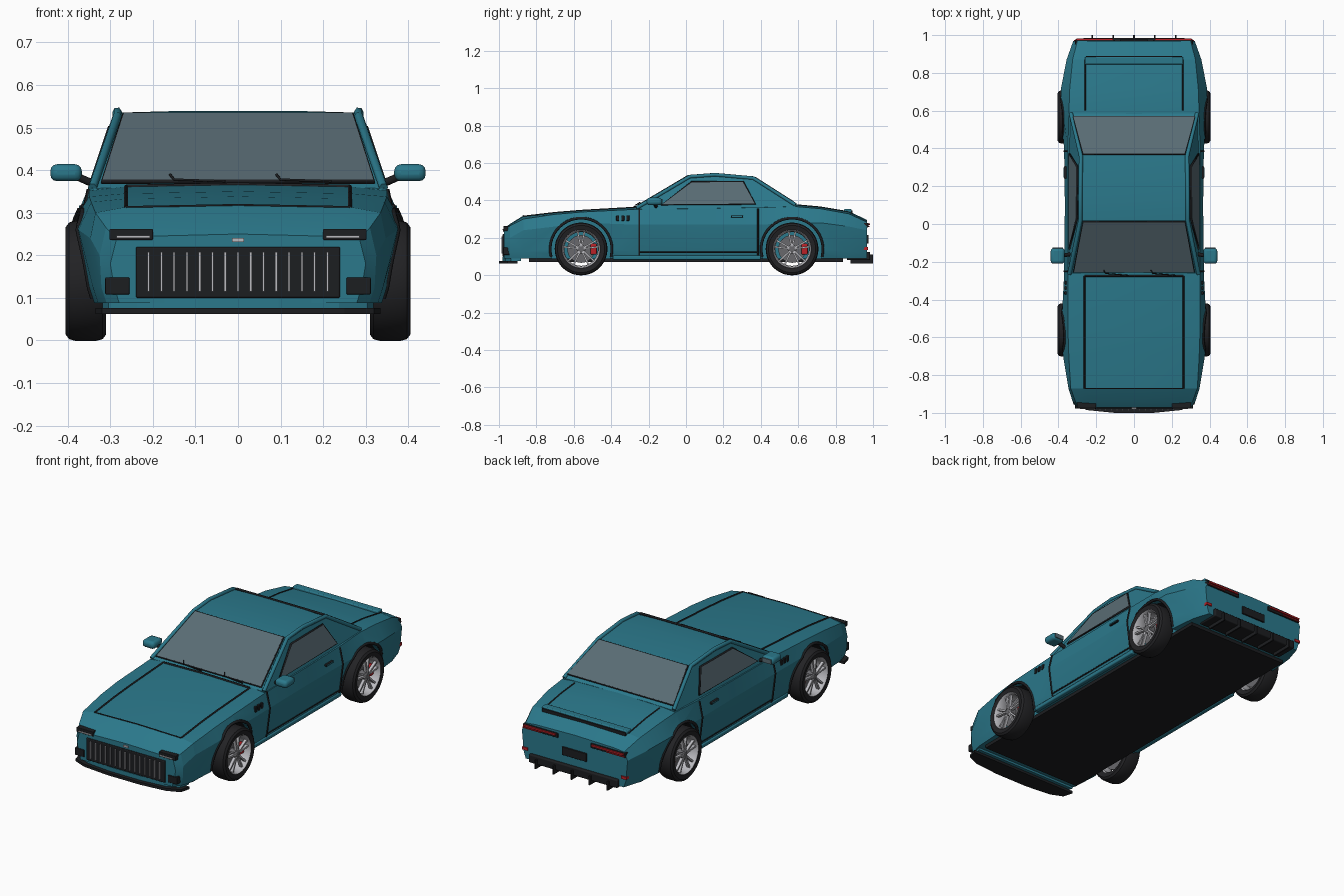
import bpy, bmesh
from math import sin, cos, pi, radians
from mathutils import Matrix, Vector

if "Cube" in bpy.data.objects:
    bpy.data.objects.remove(bpy.data.objects["Cube"])

def material(name, r, g, b):
    m = bpy.data.materials.new(name)
    m.diffuse_color = (r, g, b, 1)
    m.use_nodes = True
    m.node_tree.nodes["Principled BSDF"].inputs["Base Color"].default_value = m.diffuse_color
    return m

PAINT = material("teal_paint", .024, .19, .26)
BLACK = material("black_trim", .012, .013, .015)
TYRE = material("tyre_rubber", .016, .016, .018)
GLASS = material("tinted_glass", .10, .15, .175)
SILVER = material("silver", .5, .5, .53)
STEEL = material("brake_steel", .14, .14, .15)
RED = material("red", .5, .015, .02)

# ---------- helpers (everything is built in world coordinates) ----------
def finish(name, bm, mat, mirror=False, bevel=0, thick=0, smooth=30):
    bmesh.ops.recalc_face_normals(bm, faces=bm.faces)
    me = bpy.data.meshes.new(name)
    bm.to_mesh(me)
    bm.free()
    ob = bpy.data.objects.new(name, me)
    bpy.context.collection.objects.link(ob)
    me.materials.append(mat)
    bpy.ops.object.select_all(action='DESELECT')
    ob.select_set(True)
    bpy.context.view_layer.objects.active = ob
    if smooth:
        bpy.ops.object.shade_smooth_by_angle(angle=radians(smooth))
    if thick:
        s = ob.modifiers.new("solid", 'SOLIDIFY')
        s.thickness, s.offset = thick, 0
    if bevel:
        b = ob.modifiers.new("bevel", 'BEVEL')
        b.width, b.segments = bevel, 3
    if mirror:
        ob.modifiers.new("mirror", 'MIRROR')
    return ob

def boxes(name, spans, mat, **kw):
    """spans: (x0, x1, y0, y1, z0, z1) or (span, matrix)"""
    bm = bmesh.new()
    for s in spans:
        s, rot = s if len(s) == 2 else (s, Matrix())
        c = Matrix.Translation(((s[0]+s[1])/2, (s[2]+s[3])/2, (s[4]+s[5])/2))
        d = Matrix.Diagonal((s[1]-s[0], s[3]-s[2], s[5]-s[4], 1))
        bmesh.ops.create_cube(bm, size=1, matrix=rot @ c @ d)
    return finish(name, bm, mat, **kw)

def lathe(name, prof, y, mat, a0=0, a1=2*pi, n=40, z=.14, closed=True):
    """prof: (radius, x) turned about the wheel axle"""
    bm = bmesh.new()
    full = a1 - a0 > 6.2
    rings = [[bm.verts.new((x, y + r*cos(a), z + r*sin(a))) for r, x in prof]
             for a in (a0 + (a1-a0)*i/n for i in range(n if full else n+1))]
    for i in range(n):
        p, q = rings[i], rings[(i+1) % len(rings)]
        for j in range(len(prof) if closed else len(prof)-1):
            k = (j+1) % len(prof)
            bm.faces.new((p[j], p[k], q[k], q[j]))
    return finish(name, bm, mat, mirror=True)

def loft(name, rings, mat, **kw):
    bm = bmesh.new()
    vs = [[bm.verts.new(p) for p in r] for r in rings]
    for p, q in zip(vs, vs[1:]):
        for j in range(len(p)):
            k = (j+1) % len(p)
            bm.faces.new((p[j], p[k], q[k], q[j]))
    bm.faces.new(vs[0])
    bm.faces.new(vs[-1])
    return finish(name, bm, mat, **kw)

def panel(name, pts, mat, thick=.012, mirror=False):
    bm = bmesh.new()
    bm.faces.new([bm.verts.new(p) for p in pts])
    return finish(name, bm, mat, mirror=mirror, thick=thick, smooth=0)

def tube(name, pts, r, mat, sides=(1, -1), loop=False):
    for s in sides:
        cu = bpy.data.curves.new(name, 'CURVE')
        cu.dimensions, cu.bevel_depth, cu.bevel_resolution = '3D', r, 1
        cu.use_fill_caps = True
        sp = cu.splines.new('POLY')
        sp.points.add(len(pts)-1)
        for p, c in zip(sp.points, pts):
            p.co = (c[0]*s, c[1], c[2], 1)
        sp.use_cyclic_u = loop
        cu.materials.append(mat)
        bpy.context.collection.objects.link(bpy.data.objects.new(name, cu))

# ---------- lower body: stations along y ----------
# y, sill width, widest, height of widest, shoulder width, shoulder z, deck z, deck width
ST = [(-.972, .285, .30, .18, .285, .24, .25, .2), (-.94, .315, .325, .2, .31, .265, .275, .23),
      (-.87, .335, .347, .24, .335, .30, .318, .265), (-.70, .345, .375, .26, .345, .325, .338, .265),
      (-.55, .35, .385, .28, .35, .338, .35, .265), (-.27, .345, .37, .27, .35, .352, .366, .265),
      (.1, .345, .366, .27, .35, .356, .366, .265), (.4, .345, .37, .27, .35, .362, .372, .265),
      (.58, .35, .386, .28, .345, .367, .38, .265), (.72, .35, .386, .28, .34, .355, .367, .265),
      (.87, .335, .357, .26, .325, .328, .342, .26), (.968, .305, .322, .24, .30, .283, .295, .24)]

def half(y):
    for a, b in zip(ST, ST[1:]):
        if y <= b[0]:
            break
    t = (y - a[0])/(b[0] - a[0])
    _, wb, wm, zm, ws, zs, zd, wd = [p + (q-p)*t for p, q in zip(a, b)]
    return [(0, zd), (wd, zd-.005), (ws, zs), (wm, zm), (wb+.006, .125), (wb-.006, .088)]

def side_x(y, z):
    h = half(y)[2:]
    for (x0, z0), (x1, z1) in zip(h, h[1:]):
        if z >= z1:
            break
    return x0 + (x1-x0)*(z-z0)/(z1-z0)

def deck(x, y):
    h = half(y)[:3]
    for (x0, z0), (x1, z1) in zip(h, h[1:]):
        if x <= x1:
            break
    return (x, y, z0 + (z1-z0)*(x-x0)/(x1-x0))

def ring(s):
    h = half(s[0])
    return [(x, s[0], z) for x, z in h] + [(-x, s[0], z) for x, z in h[:0:-1]]

body = loft("body", [ring(s) for s in ST], PAINT, smooth=0)
AXLES = (-.561, .567)
for y in AXLES:
    for s in (1, -1):
        bm = bmesh.new()
        bmesh.ops.create_cone(bm, cap_ends=True, segments=40, radius1=.163, radius2=.163, depth=.25,
                              matrix=Matrix.Translation((.395*s, y, .14)) @ Matrix.Rotation(pi/2, 4, 'Y'))
        cut = finish("arch_cutter", bm, PAINT, smooth=0)
        cut.hide_render = True
        m = body.modifiers.new("arch", 'BOOLEAN')
        m.operation, m.object, m.solver = 'DIFFERENCE', cut, 'EXACT'
        bpy.context.view_layer.objects.active = body
        bpy.ops.object.modifier_apply(modifier="arch")
        bpy.data.objects.remove(cut)
bpy.ops.object.select_all(action='DESELECT')
body.select_set(True)
bpy.ops.object.shade_smooth_by_angle(angle=radians(15))
boxes("floor", [(-.31, .31, -.84, .84, .07, .09)], BLACK)

# ---------- cabin ----------
CAB = [(-.265, .345, .357), (.02, .287, .525), (.155, .287, .535), (.36, .284, .517), (.585, .337, .374)]
loft("cabin", [[(-.347, y, .345), (-w, y, z), (-w*.5, y, z+.004), (w*.5, y, z+.004), (w, y, z), (.347, y, .345)]
               for y, w, z in CAB], PAINT, smooth=12)
tube("roof_rail", [(w-.003, y, z+.002) for y, w, z in CAB], .011, PAINT)
front = [(-.318, -.253, .373), (.318, -.253, .373), (.268, .012, .53), (-.268, .012, .53)]
rear = [(-.268, .37, .519), (.268, .37, .519), (.322, .568, .393), (-.322, .568, .393)]
gx = lambda y, z: (.351 - .333*(z-.35), y, z)
window = [gx(-.13, .376), gx(.03, .497), gx(.305, .499), gx(.37, .38)]
panel("windscreen", front, GLASS)
panel("rear_window", rear, GLASS)
panel("side_window", window, GLASS, .01, True)
tube("windscreen_seal", front, .006, BLACK, (1,), True)
tube("rear_window_seal", rear, .006, BLACK, (1,), True)
tube("side_window_seal", window, .006, BLACK, loop=True)
for x in (-.15, .1):
    tube("wiper", [(x+.12, -.272, .374), (x, -.262, .378), (x-.01, -.245, .39)], .003, BLACK, (1,))

# ---------- panel gaps, vents, handles ----------
bonnet = [deck(.263, y) for y in (-.87, -.7, -.55, -.275)]
tube("bonnet_gap", bonnet, .005, BLACK)
tube("bonnet_front_gap", [deck(.263, -.87), deck(0, -.87)], .003, BLACK)
tube("cowl_gap", [deck(.263, -.275), deck(0, -.275)], .006, BLACK)
tube("boot_gap", [deck(.258, y) for y in (.6, .72, .87)], .004, BLACK)
boxes("boot_lip", [(-.26, .26, .845, .885, .335, .354)], PAINT, bevel=.005)
boxes("boot_lip_gap", [(-.255, .255, .882, .89, .325, .346)], BLACK)
for y in (-.25, .385):
    tube("door_gap", [(side_x(y, z), y, z) for z in (.095, .125, .2, .27, .355)], .005, BLACK)
tube("sill_gap", [(side_x(y, .122), y, .122) for y in (-.25, -.1, .1, .385)], .004, BLACK)
boxes("sill", [(.325, .352, -.39, .4, .082, .105)], PAINT, mirror=True, bevel=.006)
boxes("fender_vent", [(.345, side_x(y, .305)+.005, y-.008, y+.008, .29, .32)
                      for y in (-.365, -.338, -.311)], BLACK, mirror=True, bevel=.003)
boxes("door_handle", [(.35, .371, .24, .305, .308, .319)], BLACK, mirror=True, bevel=.003)
boxes("door_handle_grip", [(.352, .374, .245, .3, .311, .317)], PAINT, mirror=True)
boxes("mirror_housing", [(.367, .441, -.21, -.128, .374, .414)], PAINT, mirror=True, bevel=.016)
boxes("mirror_glass", [(.377, .431, -.13, -.125, .382, .406)], GLASS, mirror=True)
tube("mirror_arm", [(.335, -.16, .366), (.385, -.168, .388)], .01, BLACK)

# ---------- nose ----------
boxes("grille", [(-.24, .24, -.98, -.96, .1, .22)], BLACK, bevel=.004)
boxes("grille_bars", [(.03*i-.0025, .03*i+.0025, -.987, -.978, .115, .208) for i in range(-7, 8)], SILVER)
boxes("nose_trim", [(-.014, .014, -.979, -.965, .231, .241)], SILVER)
boxes("headlamp", [(.2, .302, -.976, -.93, .236, .262)], BLACK, mirror=True, bevel=.003)
boxes("lamp_strip", [(.207, .285, -.98, -.97, .241, .247)], SILVER, mirror=True)
boxes("bumper_intake", [(.255, .312, -.977, -.93, .108, .148)], BLACK, mirror=True, bevel=.003)
plan = [(.335, -.9), (.32, -.955), (.25, -.985), (.1, -1)]
plan += [(-x, y) for x, y in plan[::-1]]
loft("splitter", [[(x, y, z) for x, y in plan] for z in (.062, .076)], BLACK, smooth=0)
loft("bumper_lip", [[(x*.95, y*.98, z) for x, y in plan] for z in (.076, .1)], PAINT, smooth=0)

# ---------- tail ----------
boxes("tail_lamp_housing", [(.1, .312, .95, .975, .255, .28)], BLACK, mirror=True, bevel=.003)
boxes("tail_lamp", [(.11, .305, .97, .983, .268, .277), (.2, .31, .968, .98, .258, .263)], RED, mirror=True)
boxes("rear_plate_recess", [(-.075, .075, .96, .976, .17, .215)], BLACK, bevel=.003)
boxes("rear_reflector", [(.285, .318, .95, .974, .135, .15)], RED, mirror=True)
boxes("diffuser", [(-.27, .27, .86, .985, .08, .125)], BLACK, bevel=.006)
boxes("diffuser_fins", [(x-.004, x+.004, .88, 1, .062, .11) for x in (-.22, -.11, 0, .11, .22)], BLACK)

# ---------- wheels, brakes and arches ----------
for y in AXLES:
    lathe("tyre", [(.1, .318), (.126, .31), (.137, .318), (.141, .333), (.141, .383), (.137, .397),
                   (.126, .405), (.1, .4)], y, TYRE, n=48)
    lathe("rim", [(.103, .318), (.094, .325), (.09, .36), (.094, .392), (.101, .402), (.105, .398)], y, SILVER, n=48)
    lathe("brake_disc", [(.012, .345), (.074, .345), (.074, .355), (.012, .355)], y, STEEL)
    lathe("hub", [(.0005, .33), (.024, .33), (.024, .388), (.015, .394), (.0005, .394)], y, STEEL, n=24)
    hub = Matrix.Translation((0, y, .14))
    boxes("spokes", [((.376, .392, -.0045, .0045, .015, .096),
                      hub @ Matrix.Rotation(2*pi*i/5 + d, 4, 'X')) for i in range(5) for d in (-.19, .19)],
          SILVER, mirror=True)
    boxes("wheel_bolts", [((.388, .397, -.003, .003, .014, .02), hub @ Matrix.Rotation(2*pi*i/5, 4, 'X'))
                          for i in range(5)], SILVER, mirror=True)
    boxes("brake_caliper", [((.342, .372, -.03, .03, .05, .084), hub @ Matrix.Rotation(-pi/2, 4, 'X'))],
          RED, mirror=True, bevel=.006)
    lathe("arch_liner", [(.161, .272), (.161, .34)], y, BLACK, -.25, pi+.25, 32, closed=False)
    arc = [(y + .165*cos(a), .14 + .165*sin(a)) for a in (-.25 + (pi+.5)*i/24 for i in range(25))]
    tube("arch_trim", [(side_x(v, z)-.002, v, z) for v, z in arc], .008, BLACK)
tube("axle", [(-.34, AXLES[0], .14), (.34, AXLES[0], .14)], .012, STEEL, (1,))
tube("axle", [(-.34, AXLES[1], .14), (.34, AXLES[1], .14)], .012, STEEL, (1,))
